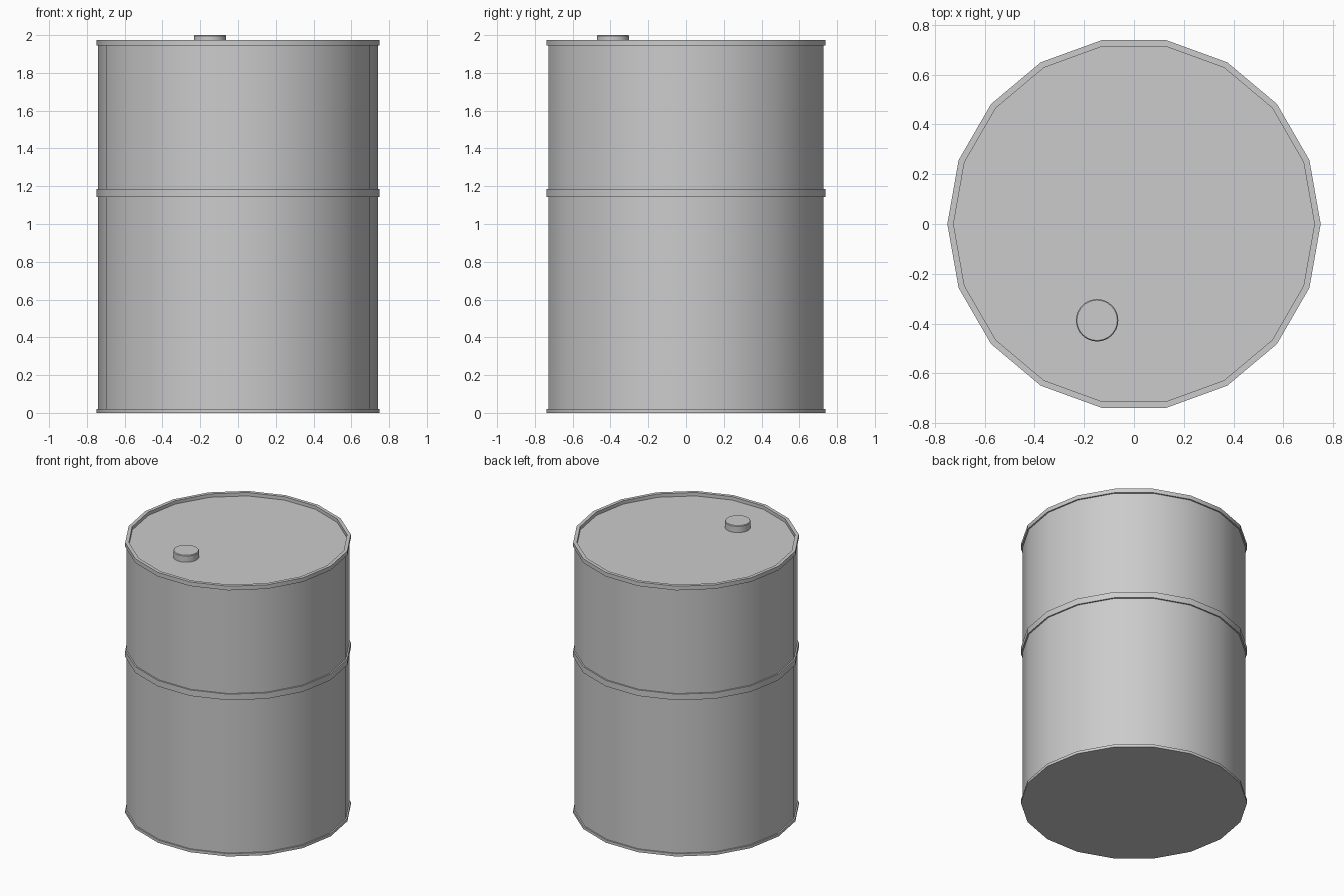
import bpy
from math import cos, sin, tau, radians

if "Cube" in bpy.data.objects:
    bpy.data.objects.remove(bpy.data.objects["Cube"])


def lathe(name, profile, sides, center=(0, 0)):
    """Revolve an (r, z) profile, bottom to top; both open ends are capped."""
    n = len(profile)
    verts = [(r * cos(tau * i / sides), r * sin(tau * i / sides), z)
             for r, z in profile for i in range(sides)]
    faces = [(k * sides + i, k * sides + (i + 1) % sides,
              (k + 1) * sides + (i + 1) % sides, (k + 1) * sides + i)
             for k in range(n - 1) for i in range(sides)]
    faces.append(tuple(reversed(range(sides))))
    faces.append(tuple(range((n - 1) * sides, n * sides)))
    mesh = bpy.data.meshes.new(name)
    mesh.from_pydata(verts, [], faces)
    ob = bpy.data.objects.new(name, mesh)
    ob.location = (center[0], center[1], 0)
    bpy.context.collection.objects.link(ob)
    bpy.ops.object.select_all(action='DESELECT')
    ob.select_set(True)
    bpy.context.view_layer.objects.active = ob
    bpy.ops.object.shade_smooth_by_angle(angle=radians(30))
    return ob


R_BODY, R_RIM, R_LID = 0.74, 0.75, 0.725

# Drum shell: base hoop, wall, middle hoop, wall, top rim, recessed lid
profile = [(R_RIM, 0)]
for z0, z1 in [(0.02, 1.142), (1.186, 1.945)]:
    profile += [(R_RIM, z0), (R_BODY, z0), (R_BODY, z1), (R_RIM, z1)]
profile += [(R_RIM, 1.975), (R_LID, 1.975), (R_LID, 1.95)]
lathe("drum_body", profile, 18)

# Filler cap near the front of the lid
lathe("filler_cap", [(0.085, 1.945), (0.085, 1.995), (0.081, 2.0)], 32, (-0.148, -0.387))
